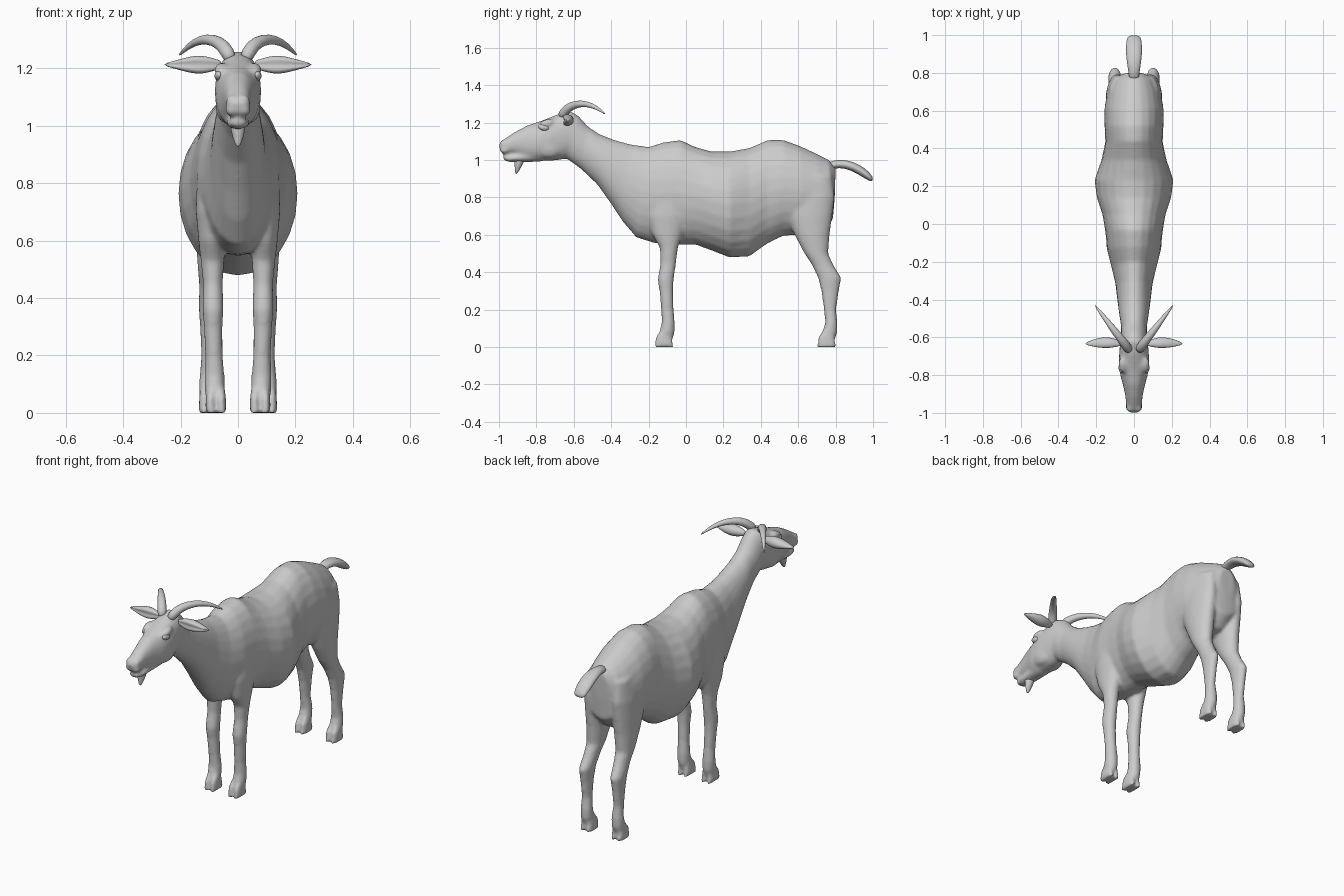
import bpy, bmesh, math
from mathutils import Vector, Matrix


def ring(c, u, v, n=24, p=1.0):
    """Ellipse around c spanned by u and v; p < 1 makes it boxier."""
    c, u, v = Vector(c), Vector(u), Vector(v)
    out = []
    for i in range(n):
        a = 2 * math.pi * i / n
        co, si = math.cos(a), math.sin(a)
        out.append(c + u * math.copysign(abs(co) ** p, co) + v * math.copysign(abs(si) ** p, si))
    return out


def loft(bm, rings):
    loops = [[bm.verts.new(q) for q in r] for r in rings]
    n = len(loops[0])
    for a, b in zip(loops, loops[1:]):
        for i in range(n):
            bm.faces.new((a[i], a[(i + 1) % n], b[(i + 1) % n], b[i]))
    bm.faces.new(loops[0])
    bm.faces.new(loops[-1])


def blob(bm, c, r, rot=0):
    m = Matrix.Translation(c) @ Matrix.Rotation(rot, 4, 'X') @ Matrix.Diagonal((*r, 1))
    bmesh.ops.create_uvsphere(bm, u_segments=20, v_segments=12, radius=1, matrix=m)


def finish(bm, name, subsurf=0):
    bmesh.ops.recalc_face_normals(bm, faces=bm.faces)
    for f in bm.faces:
        f.smooth = True
    me = bpy.data.meshes.new(name)
    bm.to_mesh(me)
    bm.free()
    ob = bpy.data.objects.new(name, me)
    bpy.context.collection.objects.link(ob)
    if subsurf:
        ob.modifiers.new("subdivide", 'SUBSURF').levels = subsurf
        ob.modifiers["subdivide"].render_levels = subsurf
    return ob


# Trunk, neck and head: top (y, z), bottom (y, z), half width
trunk = [
    ((.80, .96), (.795, .80), .05), ((.765, 1.0), (.785, .68), .11),
    ((.70, 1.033), (.72, .61), .14), ((.61, 1.075), (.62, .60), .156),
    ((.52, 1.108), (.52, .595), .156), ((.44, 1.108), (.43, .55), .152),
    ((.34, 1.065), (.34, .485), .172), ((.23, 1.045), (.235, .478), .209),
    ((.14, 1.045), (.14, .515), .197), ((.05, 1.07), (.05, .548), .167),
    ((-.03, 1.107), (-.05, .546), .152), ((-.12, 1.095), (-.16, .553), .142),
    ((-.20, 1.07), (-.265, .585), .118), ((-.30, 1.085), (-.338, .67), .098),
    ((-.38, 1.107), (-.40, .765), .09), ((-.46, 1.137), (-.475, .87), .08),
    ((-.525, 1.18), (-.565, .955), .068), ((-.575, 1.237), (-.64, 1.008), .07),
    ((-.62, 1.262), (-.69, .998), .076), ((-.69, 1.243), (-.76, .996), .081),
    ((-.765, 1.213), (-.815, .995), .075), ((-.85, 1.185), (-.865, 1.01), .057),
    ((-.92, 1.147), (-.91, 1.03), .045), ((-.975, 1.11), (-.955, 1.037), .042),
    ((-1.0, 1.08), (-.99, 1.045), .03)]
bm = bmesh.new()
rings = []
for (ty, tz), (by, bz), w in trunk:
    t, b = Vector((0, ty, tz)), Vector((0, by, bz))
    rings.append(ring((t + b) / 2, (t - b) / 2, (w, 0, 0), p=.9 if ty < -.6 else 1))
loft(bm, rings)

# Lower jaw and nose
jaw = [(-.78, 1.03, .04, .05), (-.87, 1.015, .026, .042), (-.94, 1.008, .02, .038), (-.978, 1.012, .012, .026)]
loft(bm, [ring((0, y, z), (0, 0, h), (w, 0, 0)) for y, z, h, w in jaw])
for s in (-1, 1):
    blob(bm, (s * .02, -.975, 1.085), (.022, .022, .024))
    blob(bm, (s * .02, -.97, 1.052), (.026, .028, .018))
    blob(bm, (s * .056, -.745, 1.195), (.028, .045, .022), .3)
    blob(bm, (s * .045, -.73, 1.07), (.033, .07, .06))

# Legs: z, y front, y back, x inner, x outer
front = [
    (.92, -.13, 0, .05, .11), (.85, -.18, .03, .05, .143), (.70, -.2, .01, .05, .147),
    (.60, -.18, -.02, .045, .138), (.53, -.14, -.043, .048, .13), (.45, -.136, -.053, .053, .122),
    (.36, -.152, -.066, .05, .124), (.30, -.142, -.068, .054, .119), (.20, -.133, -.066, .053, .114),
    (.13, -.13, -.06, .047, .117), (.08, -.143, -.06, .046, .116), (.04, -.143, -.072, .048, .11)]
hind = [
    (.92, .58, .78, .04, .13), (.80, .53, .795, .03, .148), (.70, .54, .782, .03, .15),
    (.60, .58, .768, .035, .146), (.50, .633, .76, .048, .14), (.44, .673, .788, .058, .135),
    (.37, .706, .831, .066, .137), (.30, .723, .818, .073, .132), (.20, .737, .803, .076, .128),
    (.13, .745, .81, .067, .134), (.08, .728, .81, .066, .135), (.04, .725, .795, .07, .132)]
for s in (-1, 1):
    for leg, toe_y, toe_x in ((front, -.117, .077), (hind, .752, .1)):
        loft(bm, [ring((s * (x0 + x1) / 2, (y0 + y1) / 2, z), ((x1 - x0) / 2, 0, 0), (0, (y1 - y0) / 2, 0))
                  for z, y0, y1, x0, x1 in leg])
        # Cloven hooves
        for side in (-1, 1):
            x = s * toe_x + side * .019
            loft(bm, [ring((x, toe_y + dy, z), (rx, 0, 0), (0, ry, 0), p=.85)
                      for z, dy, rx, ry in ((.085, .006, .012, .028), (.055, -.002, .016, .043), (0, 0, .018, .052))])
body = finish(bm, "body")
rm = body.modifiers.new("fuse", 'REMESH')
rm.mode = 'VOXEL'
rm.voxel_size = .0095
rm.use_smooth_shade = True
sm = body.modifiers.new("soften", 'SMOOTH')
sm.factor, sm.iterations = .5, 7

# Tail: y, z, half thickness, half width
bm = bmesh.new()
tail = [(.75, .965, .025, .025), (.80, .98, .023, .03), (.86, .978, .022, .04),
        (.92, .953, .024, .046), (.97, .918, .022, .042), (1.0, .892, .012, .034)]
loft(bm, [ring((0, y, z), (0, h * .35, h), (w, 0, 0), 12) for y, z, h, w in tail])
finish(bm, "tail", 1)

# Beard
bm = bmesh.new()
beard = [(1.02, -.89, .03, .03), (.985, -.893, .027, .026), (.955, -.9, .015, .018), (.925, -.908, .005, .006)]
loft(bm, [ring((0, y, z), (0, ry, 0), (rx, 0, 0), 12) for z, y, ry, rx in beard])
finish(bm, "beard", 1)

ear = [(.055, .012, .014), (.085, .022, .022), (.125, .036, .034), (.165, .036, .03), (.21, .027, .017), (.258, .006, .004)]
horn = [(.022, -.675, 1.225, .027), (.048, -.635, 1.28, .025), (.088, -.585, 1.301, .021),
        (.13, -.53, 1.301, .016), (.17, -.478, 1.281, .011), (.208, -.428, 1.243, .003)]
for s, side in ((-1, "left"), (1, "right")):
    # Cupped ears, hollow facing forward
    bm = bmesh.new()
    rings = []
    for x, ry, rz in ear:
        r = ring((s * x, -.635, 1.213), (0, ry, 0), (0, 0, rz), 16)
        for q in r:
            if q.y < -.635:
                q.y = -.635 + (q.y + .635) * (.45 + .55 * abs(q.z - 1.213) / rz)
        rings.append(r)
    loft(bm, rings)
    finish(bm, side + "_ear", 1)

    # Swept horns
    bm = bmesh.new()
    pts = [Vector((s * x, y, z)) for x, y, z, r in horn]
    rings = []
    for i, c in enumerate(pts):
        d = (pts[min(i + 1, 5)] - pts[max(i - 1, 0)]).normalized()
        u = d.cross(Vector((1, -s, 0))).normalized()
        rings.append(ring(c, u * horn[i][3], d.cross(u) * horn[i][3], 12))
    loft(bm, rings)
    finish(bm, side + "_horn", 1)

    # Eyes
    bm = bmesh.new()
    blob(bm, (s * .066, -.76, 1.174), (.016, .03, .017), -.2)
    finish(bm, side + "_eye")
